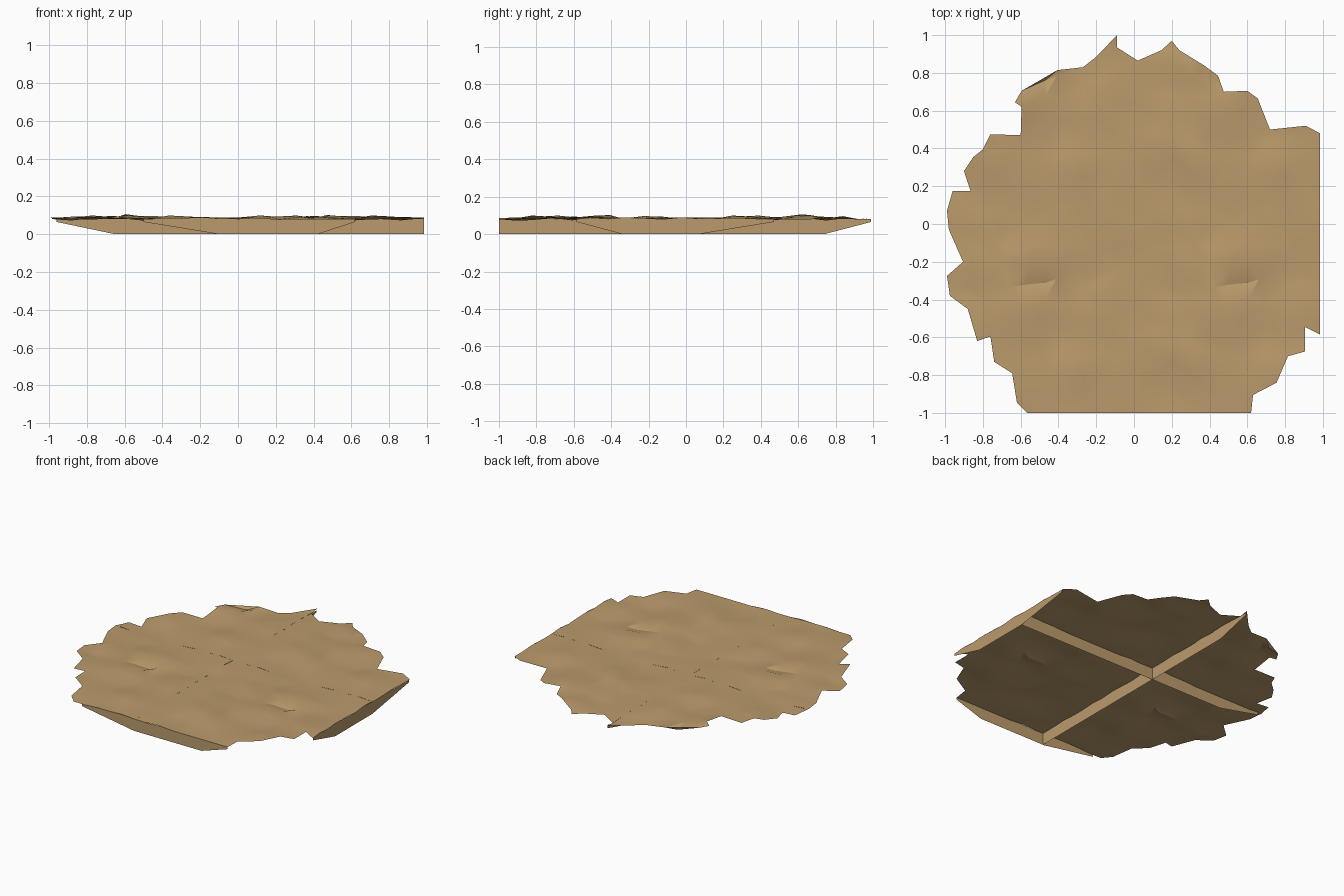
import bpy, math, random
from mathutils import Vector, geometry

if "Cube" in bpy.data.objects:
    bpy.data.objects.remove(bpy.data.objects["Cube"])

random.seed(4)
X0, Y0, TILE, N = -0.09, -1.0, 1.0725, 11      # four repeating ground tiles
CELL = TILE / N
STEP = 0.0001

sand = bpy.data.materials.new("sandy tan")
sand.diffuse_color = (0.50, 0.33, 0.15, 1)
sand.use_nodes = True
sand.node_tree.nodes["Principled BSDF"].inputs["Base Color"].default_value = sand.diffuse_color

# Ragged outline of the ground sheet, clockwise from the back peak
OUTLINE = [(-.09, 1), (-.09, .935), (.02, .865), (.145, .92), (.2, .97), (.24, .92), (.37, .84),
           (.445, .785), (.475, .7), (.6, .705), (.655, .665), (.72, .5), (.91, .52), (.985, .48),
           (.985, -.585), (.905, -.545), (.905, -.675), (.815, -.7), (.755, -.84), (.63, -.905),
           (.62, -1), (-.565, -1), (-.62, -.945), (-.645, -.79), (-.74, -.73), (-.76, -.595),
           (-.83, -.62), (-.88, -.45), (-.975, -.38), (-.99, -.275), (-.905, -.2), (-.98, -.03),
           (-.99, .07), (-.96, .175), (-.865, .175), (-.9, .28), (-.85, .355), (-.8, .395),
           (-.76, .475), (-.6, .47), (-.595, .62), (-.63, .645), (-.595, .705), (-.405, .815),
           (-.27, .83), (-.2, .885)]

# Bumps and hollows of one tile: u, v, height, radius u, radius v
BUMPS = [(.61, .53, .022, .09, .13), (.74, .45, -.018, .07, .10), (.62, .81, .018, .13, .06),
         (.64, .69, -.018, .13, .05), (.38, .76, .012, .10, .06), (.33, .66, -.010, .10, .05),
         (.80, .22, .014, .10, .08), (.92, .78, -.012, .08, .07), (.15, .32, .014, .09, .08),
         (.40, .30, .012, .10, .10), (.28, .12, -.012, .10, .06), (.88, .55, .010, .07, .08)]
JITTER = [[(random.uniform(-.3, .3), random.uniform(-.3, .3), random.uniform(-.006, .006))
           for _ in range(N)] for _ in range(N)]


def wrap(d):
    return (d + TILE / 2) % TILE - TILE / 2


def height(x, y):
    z = 0.084
    for u, v, h, ru, rv in BUMPS:
        z += h * math.exp(-(wrap(x - X0 - u) / ru) ** 2 - (wrap(y - Y0 - v) / rv) ** 2)
    i, j = round((x - X0) / CELL) % N, round((y - Y0) / CELL) % N
    return min(.106, max(.058, z + JITTER[i][j][2]))


def inside(x, y):
    hit = False
    for (ax, ay), (bx, by) in zip(OUTLINE, OUTLINE[1:] + OUTLINE[:1]):
        if (ay > y) != (by > y) and x < ax + (y - ay) * (bx - ax) / (by - ay):
            hit = not hit
    return hit


def add_object(name, verts, faces):
    me = bpy.data.meshes.new(name)
    me.from_pydata(verts, [], faces)
    me.materials.append(sand)
    ob = bpy.data.objects.new(name, me)
    bpy.context.collection.objects.link(ob)
    return ob


# Ground sheet: jittered tile points triangulated inside the outline
pts = [Vector(p) for p in OUTLINE]
for i in range(-N, N + 1):
    for j in range(0, 2 * N + 1):
        jx, jy, _ = JITTER[i % N][j % N]
        x = X0 + CELL * (i + (jx if i % N else 0))
        y = Y0 + CELL * (j + (jy if j % N else 0))
        if i == N or j == 0:                   # keep straight cut sides clean
            continue
        if inside(x, y) and min((Vector((x, y)) - p).length for p in pts[:len(OUTLINE)]) > .03:
            pts.append(Vector((x, y)))
# extra points on the straight front and right sides
count = len(OUTLINE)
ring = []
for k in range(count):
    ring.append(k)
    if OUTLINE[k] in ((.985, -.585), (.985, .48), (.62, -1)):
        a, b = pts[k], pts[(k + 1) % count]
        if (a - b).length > 1:
            for s in range(1, 11):
                ring.append(len(pts))
                pts.append(a.lerp(b, s / 11))
res = geometry.delaunay_2d_cdt(pts, [], [ring[::-1]], 1, 1e-5)
ground = add_object("ground_sheet", [(p.x, p.y, height(p.x, p.y)) for p in res[0]], res[2])
if ground.data.polygons[0].normal.z < 0:
    ground.data.flip_normals()
bpy.context.view_layer.objects.active = ground
ground.select_set(True)
bpy.ops.object.shade_smooth_by_angle(angle=math.radians(20))


# Skirt walls hanging under the tile seams, tapering up at their ends
def skirt(name, along_x, pos, top0, low0, low1, top1):
    stops = {top0, low0, low1, top1}
    start = X0 if along_x else Y0
    stops |= {start + CELL * k for k in range(-2 * N, 2 * N + 1) if top0 < start + CELL * k < top1}
    verts, faces = [], []
    for t in sorted(stops):
        x, y = (t, pos) if along_x else (pos, t)
        top = height(x, y)
        low = 0
        if t < low0:
            low = .065 * (low0 - t) / (low0 - top0)
        elif t > low1:
            low = .065 * (t - low1) / (top1 - low1)
        verts += [(x, y, min(low, top - .001)), (x, y, top)]
    for k in range(0, len(verts) - 2, 2):
        f = (k, k + 2, k + 3, k + 1)
        faces.append(f)
    return add_object(name, verts, faces)


skirt("front_skirt", True, -1.0, -.5, -.1, .42, .62)
skirt("middle_skirt_across", True, Y0 + TILE, -.96, -.65, .985, .985)
skirt("right_skirt", False, .985, -.585, -.34, .07, .47)
skirt("middle_skirt_lengthwise", False, X0, -1.0, -1.0, .74, .99)
